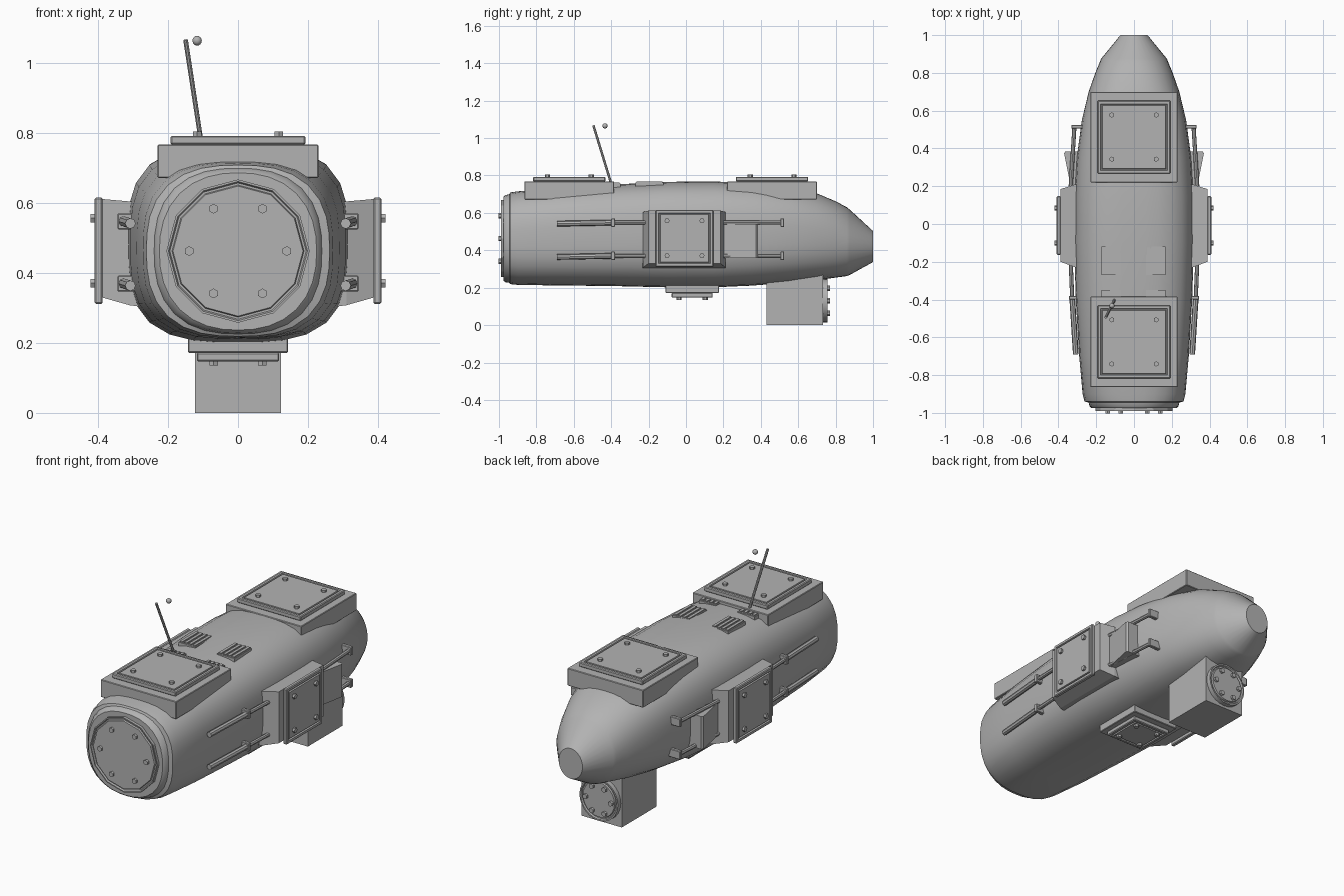
import bpy, bmesh, math
from mathutils import Matrix, Vector

if "Cube" in bpy.data.objects:
    bpy.data.objects.remove(bpy.data.objects["Cube"])

grey = bpy.data.materials.new("hull_grey")
grey.use_nodes = True
grey.diffuse_color = (0.45, 0.45, 0.45, 1)
grey.node_tree.nodes["Principled BSDF"].inputs["Base Color"].default_value = (0.45, 0.45, 0.45, 1)


def finish(name, bm, matrix=Matrix(), smooth=None):
    bmesh.ops.transform(bm, matrix=matrix, verts=bm.verts)
    bmesh.ops.recalc_face_normals(bm, faces=bm.faces)
    mesh = bpy.data.meshes.new(name)
    bm.to_mesh(mesh)
    bm.free()
    mesh.materials.append(grey)
    ob = bpy.data.objects.new(name, mesh)
    bpy.context.collection.objects.link(ob)
    if smooth:
        bpy.ops.object.select_all(action='DESELECT')
        ob.select_set(True)
        bpy.context.view_layer.objects.active = ob
        bpy.ops.object.shade_smooth_by_angle(angle=math.radians(smooth))
    return ob


def loft(name, rings, smooth=None):
    """Skin a list of closed rings and cap both ends."""
    bm = bmesh.new()
    rows = [[bm.verts.new(p) for p in ring] for ring in rings]
    n = len(rows[0])
    for a, b in zip(rows, rows[1:]):
        for i in range(n):
            bm.faces.new((a[i], a[(i + 1) % n], b[(i + 1) % n], b[i]))
    bm.faces.new(rows[0])
    bm.faces.new(rows[-1])
    return finish(name, bm, smooth=smooth)


def box(name, lo, hi, bevel=0.0):
    bm = bmesh.new()
    bmesh.ops.create_cube(bm, size=1)
    size = [b - a for a, b in zip(lo, hi)]
    mid = [(a + b) / 2 for a, b in zip(lo, hi)]
    bmesh.ops.scale(bm, vec=size, verts=bm.verts)
    if bevel:
        bmesh.ops.bevel(bm, geom=bm.edges[:], offset=bevel, segments=1, affect='EDGES')
    return finish(name, bm, Matrix.Translation(mid))


def rod(name, a, b, radius, sides=8):
    a, b = Vector(a), Vector(b)
    bm = bmesh.new()
    bmesh.ops.create_cone(bm, cap_ends=True, segments=sides, radius1=radius,
                          radius2=radius, depth=(b - a).length)
    turn = (b - a).to_track_quat('Z', 'Y').to_matrix().to_4x4()
    return finish(name, bm, Matrix.Translation((a + b) / 2) @ turn, smooth=40)


def groove(bm, rim):
    """Cut a narrow channel inside the rim of the top face."""
    top = max(bm.faces, key=lambda f: f.calc_center_median().z)
    for thickness, depth in ((rim, 0), (0.004, -0.008), (0.006, 0), (0.003, 0.008)):
        bmesh.ops.inset_region(bm, faces=[top], thickness=thickness, depth=depth)


def bolts(name, spots, matrix, radius=0.014, height=0.012):
    bm = bmesh.new()
    for x, y, z in spots:
        bmesh.ops.create_cone(bm, cap_ends=True, segments=6, radius1=radius, radius2=radius,
                              depth=height, matrix=Matrix.Translation((x, y, z + height / 2)))
    finish(name, bm, matrix)


def hatch(name, matrix, w, d, bx, by, thick=0.025):
    """Square cover plate with channel and four bolts; local z points outward."""
    bm = bmesh.new()
    bmesh.ops.create_cube(bm, size=1, matrix=Matrix.Translation((0, 0, thick / 2))
                          @ Matrix.Diagonal((w, d, thick, 1)))
    bmesh.ops.bevel(bm, geom=bm.edges[:], offset=0.004, segments=1, affect='EDGES')
    groove(bm, 0.018)
    finish(name + "_plate", bm, matrix)
    bolts(name + "_bolts", [(sx * bx, sy * by, thick) for sx in (-1, 1) for sy in (-1, 1)], matrix)


def round_cover(name, matrix, radius, thick, sides, bolt_ring, rim):
    bm = bmesh.new()
    bmesh.ops.create_cone(bm, cap_ends=True, segments=sides, radius1=radius, radius2=radius,
                          depth=thick, matrix=Matrix.Translation((0, 0, thick / 2)))
    groove(bm, rim)
    finish(name + "_plate", bm, matrix, smooth=25)
    spots = [(bolt_ring * math.cos(i * math.pi / 3), bolt_ring * math.sin(i * math.pi / 3), thick)
             for i in range(6)]
    bolts(name + "_bolts", spots, matrix)


def section(y, w, z, h, power, n=32):
    ring = []
    for i in range(n):
        a = 2 * math.pi * i / n
        c, s = math.cos(a), math.sin(a)
        r = (abs(c) ** power + abs(s) ** power) ** (-1 / power)
        ring.append((w * r * c, y, z + h * r * s))
    return ring


# Hull: y, half width, centre height, half height, squareness
hull = [(-0.975, 0.225, 0.462, 0.225, 2.3), (-0.965, 0.235, 0.462, 0.233, 2.4),
        (-0.945, 0.24, 0.463, 0.237, 2.5), (-0.94, 0.262, 0.464, 0.245, 2.6),
        (-0.9, 0.272, 0.465, 0.25, 2.8), (-0.7, 0.29, 0.472, 0.26, 3.0),
        (-0.4, 0.308, 0.48, 0.271, 3.1), (-0.1, 0.317, 0.484, 0.282, 3.1),
        (0.15, 0.315, 0.485, 0.283, 3.1), (0.35, 0.303, 0.485, 0.274, 3.0),
        (0.55, 0.276, 0.482, 0.256, 2.8), (0.7, 0.24, 0.472, 0.232, 2.5),
        (0.8, 0.205, 0.458, 0.204, 2.3), (0.86, 0.18, 0.446, 0.184, 2.1),
        (0.875, 0.174, 0.443, 0.175, 2.0), (1.0, 0.072, 0.42, 0.083, 2.0)]
loft("hull", [section(*s) for s in hull], smooth=35)

# Front end cover
front = Matrix.Translation((0, -0.97, 0.463)) @ Matrix.Rotation(math.pi / 2, 4, 'X')
round_cover("front_cover", front, 0.205, 0.02, 12, 0.14, 0.006)

# Two roof hatches on their housings
for label, y in (("front", -0.624), ("rear", 0.46)):
    box(label + "_roof_housing", (-0.23, y - 0.24, 0.672), (0.23, y + 0.24, 0.768), 0.003)
    hatch(label + "_roof_hatch", Matrix.Translation((0, y, 0.768)), 0.386, 0.386, 0.117, 0.117)

# Belly hatch
box("belly_housing", (-0.143, -0.11, 0.172), (0.143, 0.176, 0.26), 0.003)
belly = Matrix.Translation((0, 0.033, 0.172)) @ Matrix.Rotation(math.pi, 4, 'X')
hatch("belly_hatch", belly, 0.236, 0.22, 0.07, 0.07)

# Rear lower thruster box
box("thruster_box", (-0.123, 0.43, 0.0), (0.123, 0.732, 0.32))
rear = Matrix.Translation((0, 0.732, 0.13)) @ Matrix.Rotation(-math.pi / 2, 4, 'X')
round_cover("thruster_cover", rear, 0.117, 0.025, 24, 0.077, 0.008)


def rect(x, y0, y1, z0, z1):
    return [(x, y0, z0), (x, y1, z0), (x, y1, z1), (x, y0, z1)]


for side, s in (("left", 1), ("right", -1)):
    # Tapered side pod with hatch
    loft(side + "_pod", [rect(s * 0.25, -0.235, 0.215, 0.30, 0.60),
                         rect(s * 0.31, -0.23, 0.21, 0.308, 0.605),
                         rect(s * 0.388, -0.2, 0.185, 0.33, 0.612)])
    out = Matrix.Translation((s * 0.388, -0.008, 0.464)) @ Matrix.Rotation(s * math.pi / 2, 4, 'Y')
    hatch(side + "_hatch", out, 0.305, 0.31, 0.093, 0.093, 0.022)
    # Wedge fairing behind the pod
    prism = [(0.25, 0.2), (0.335, 0.2), (0.37, 0.375), (0.362, 0.385), (0.25, 0.385)]
    loft(side + "_fairing", [[(s * x, y, z) for x, y in prism] for z in (0.36, 0.54)])
    # Handrails with clamps
    for level, z in (("upper", 0.548), ("lower", 0.37)):
        name = side + "_" + level
        rod(name + "_front_rail", (s * 0.308, -0.69, z - 0.006), (s * 0.327, -0.39, z), 0.015)
        rod(name + "_middle_rail", (s * 0.327, -0.39, z), (s * 0.335, -0.2, z), 0.011)
        rod(name + "_rear_rail", (s * 0.335, 0.2, z), (s * 0.315, 0.52, z), 0.011)
        for place, y, x in (("front", -0.39, 0.345), ("rear", 0.515, 0.332)):
            xs = sorted((s * 0.26, s * x))
            box(name + "_" + place + "_clamp", (xs[0], y - 0.01, z - 0.023),
                (xs[1], y + 0.01, z + 0.023), 0.003)

# Roof vents: base plate and raised slats
for x in (-0.12, 0.115):
    for label, y in (("rear", -0.195), ("front", -0.425)):
        top = 0.762 if label == "rear" else 0.756
        box(label + "_vent", (x - 0.052, y - 0.075, 0.73), (x + 0.052, y + 0.075, top))
        for i in range(4):
            sx = x - 0.039 + i * 0.026
            box(label + "_vent_slat", (sx - 0.008, y - 0.07, 0.74), (sx + 0.008, y + 0.07, top + 0.006))

# Antenna and its loose tip ball
rod("antenna", (-0.1, -0.395, 0.74), (-0.15, -0.495, 1.067), 0.007)
bm = bmesh.new()
bmesh.ops.create_uvsphere(bm, u_segments=10, v_segments=8, radius=0.014)
finish("antenna_ball", bm, Matrix.Translation((-0.117, -0.433, 1.065)), smooth=60)
